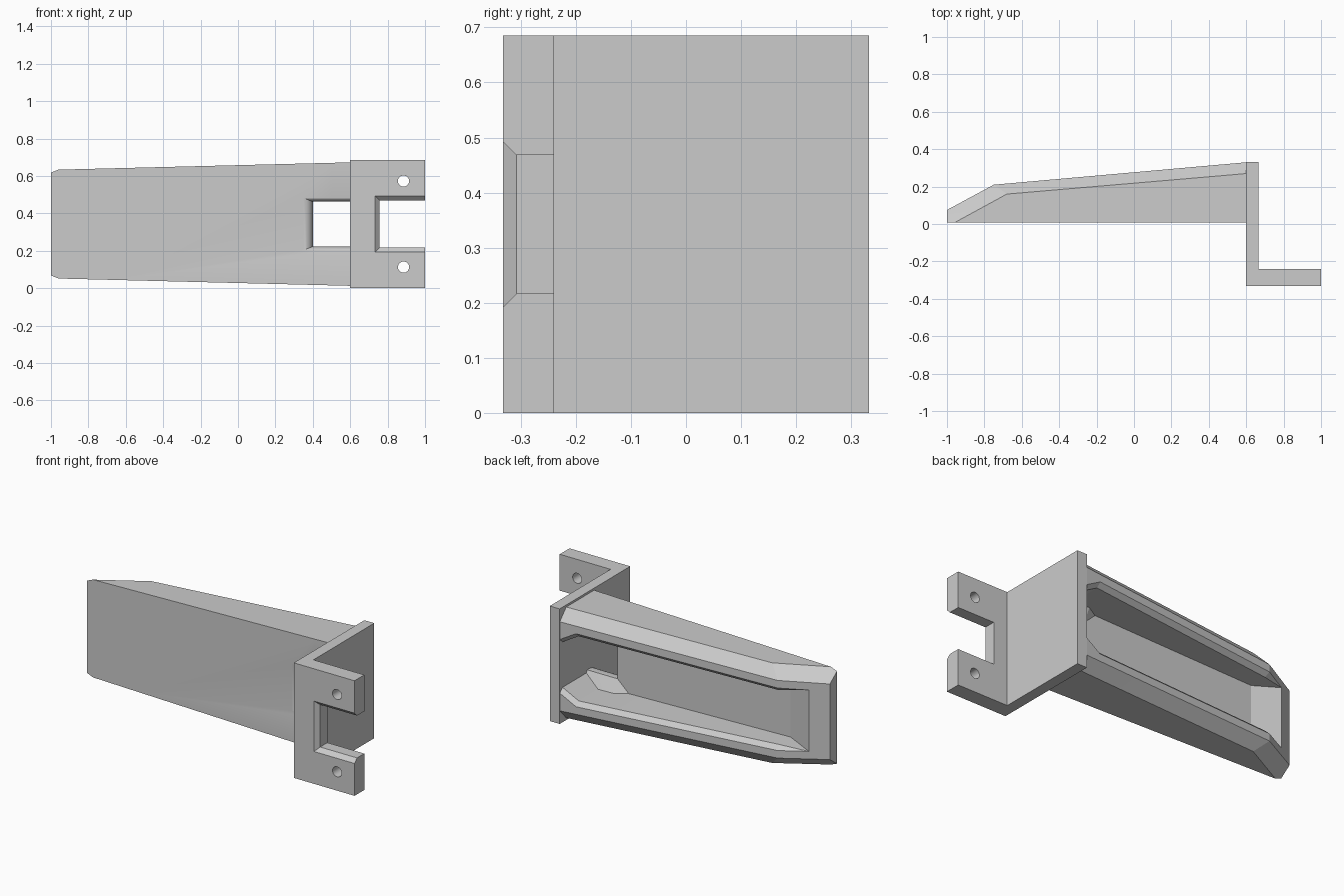
import bpy, bmesh, math

cube = bpy.data.objects.get("Cube")
if cube:
    bpy.data.objects.remove(cube, do_unlink=True)

GREY = (0.6, 0.6, 0.6, 1)
HEIGHT = 0.685
MID = HEIGHT / 2

mat = bpy.data.materials.new("plain_grey")
mat.use_nodes = True
mat.diffuse_color = GREY
mat.node_tree.nodes["Principled BSDF"].inputs["Base Color"].default_value = GREY


def finish(name, bm):
    bmesh.ops.recalc_face_normals(bm, faces=bm.faces)
    mesh = bpy.data.meshes.new(name)
    bm.to_mesh(mesh)
    bm.free()
    mesh.materials.append(mat)
    ob = bpy.data.objects.new(name, mesh)
    bpy.context.collection.objects.link(ob)
    return ob


def prism(name, points, height):
    """Upright extrusion of a plan outline."""
    bm = bmesh.new()
    face = bm.faces.new([bm.verts.new((x, y, 0)) for x, y in points])
    top = bmesh.ops.extrude_face_region(bm, geom=[face])["geom"]
    verts = [v for v in top if isinstance(v, bmesh.types.BMVert)]
    bmesh.ops.translate(bm, verts=verts, vec=(0, 0, height))
    return finish(name, bm)


def funnel(name, rings, x_end):
    """Rectangles (y, x_start, half height) joined along y."""
    bm = bmesh.new()
    loops = [[bm.verts.new((x, y, MID + z)) for x, z in
              ((x0, -h), (x_end, -h), (x_end, h), (x0, h))] for y, x0, h in rings]
    for a, b in zip(loops, loops[1:]):
        for i in range(4):
            j = (i + 1) % 4
            bm.faces.new((a[i], a[j], b[j], b[i]))
    bm.faces.new(loops[0])
    bm.faces.new(loops[-1])
    return finish(name, bm)


def cut(ob, *cutters):
    bpy.context.view_layer.objects.active = ob
    for c in cutters:
        mod = ob.modifiers.new("cut", "BOOLEAN")
        mod.operation = "DIFFERENCE"
        mod.solver = "EXACT"
        mod.object = c
        bpy.ops.object.modifier_apply(modifier=mod.name)


def rod(x, y, z, radius):
    bpy.ops.mesh.primitive_cylinder_add(vertices=32, radius=radius, depth=0.4,
                                        location=(x, y, z), rotation=(math.pi / 2, 0, 0))
    bpy.context.object.data.materials.append(mat)
    return bpy.context.object


# Mounting plate with its front flange, notch and bolt holes
bracket = prism("mounting_bracket", [(0.6, -0.332), (1, -0.332), (1, -0.24),
                                     (0.665, -0.24), (0.665, 0.332), (0.6, 0.332)], HEIGHT)
notch = funnel("notch_cutter", [(-0.352, 0.713, 0.17), (-0.308, 0.757, 0.126),
                                (-0.2, 0.757, 0.126)], 1.1)
holes = [rod(0.885, -0.29, MID + s * 0.23, 0.03) for s in (-1, 1)]
cut(bracket, notch, *holes)

# Hollow arm: rails give (x, y, inset from the tapering edge) from tip to plate
FRONT, BACK = 0.007, 0.072
POCKET_END = [(-0.9, 0.129, 0.11)] * 2
RAILS = [
    [(-1, FRONT, 0.015)] + [(x, FRONT, 0) for x in (-0.96, -0.68, 0.5, 0.6)],
    [(-1, FRONT, 0.015), (-0.96, FRONT, 0), (-0.68, 0.16, 0), (0.5, 0.261, 0), (0.6, 0.27, 0)],
    [(-1, 0.075, 0.065)] * 2 + [(-0.75, 0.21, 0.065), (0.5, 0.321, 0.065), (0.6, 0.33, 0.065)],
    [(-1, 0.075, 0.11), POCKET_END[0], (-0.75, 0.21, 0.11), (0.5, 0.321, 0.11), (0.6, 0.33, 0.17)],
    POCKET_END + [(-0.74, 0.185, 0.135), (0.5, 0.295, 0.135), (0.6, 0.304, 0.195)],
    POCKET_END + [(-0.74, BACK, 0.135), (0.5, BACK, 0.135), (0.6, BACK, 0.195)],
]
STATIONS = len(RAILS[0])
bm = bmesh.new()
cache = {}


def corner(point, side):
    x, y, inset = point
    half = 0.29 + 0.025 * (x + 1) - inset
    key = (x, y, inset, side)
    if key not in cache:
        cache[key] = bm.verts.new((x, y, MID + side * half))
    return cache[key]


def face(verts):
    verts = list(dict.fromkeys(verts))
    if len(verts) > 2:
        bm.faces.new(verts)


grid = [[corner(p, 1) for p in r] for r in RAILS]
grid += [[corner(p, -1) for p in r] for r in reversed(RAILS)]
for a, b in zip(grid, grid[1:] + grid[:1]):
    for i in range(STATIONS - 1):
        face((a[i], a[i + 1], b[i + 1], b[i]))
tip = [r[0] for r in grid]
face(tip[:4] + tip[-4:])
face(tip[3:9])
face([r[-1] for r in grid])
arm = finish("hollow_arm", bm)

# Window through the arm, with a rounded lead-in at the front
arc = [math.radians(90) * i / 8 for i in range(9)]
rings = [(-0.02, 0.35, 0.1395)]
rings += [(FRONT + 0.05 * (1 - math.cos(t)), 0.35 + 0.05 * math.sin(t),
           0.1395 - 0.02 * math.sin(t)) for t in arc]
rings += [(0.15, 0.4, 0.1195)]
window = funnel("window_cutter", rings, 0.7)
cut(arm, window)

# Sloping ledges between the window edges and the pocket walls
ledges = []
for side, name in ((1, "upper_ledge"), (-1, "lower_ledge")):
    bm = bmesh.new()
    for x, y, z in ((0.4, BACK, 0.12), (0.6, BACK, 0.12), (0.4, 0.05, 0.12), (0.6, 0.05, 0.12),
                    (0.325, BACK, 0.19), (0.4, 0.115, 0.192), (0.6, 0.115, 0.197),
                    (0.325, 0.05, 0.19), (0.6, 0.05, 0.197)):
        bm.verts.new((x, y, MID + side * z))
    bmesh.ops.convex_hull(bm, input=bm.verts)
    ledges.append(finish(name, bm))

for helper in [notch, window] + holes:
    bpy.data.objects.remove(helper, do_unlink=True)

# Rounded surfaces are smooth, edges elsewhere stay crisp
for ob in [bracket, arm] + ledges:
    bpy.ops.object.select_all(action="DESELECT")
    ob.select_set(True)
    bpy.context.view_layer.objects.active = ob
    bpy.ops.object.shade_smooth_by_angle(angle=math.radians(15))
